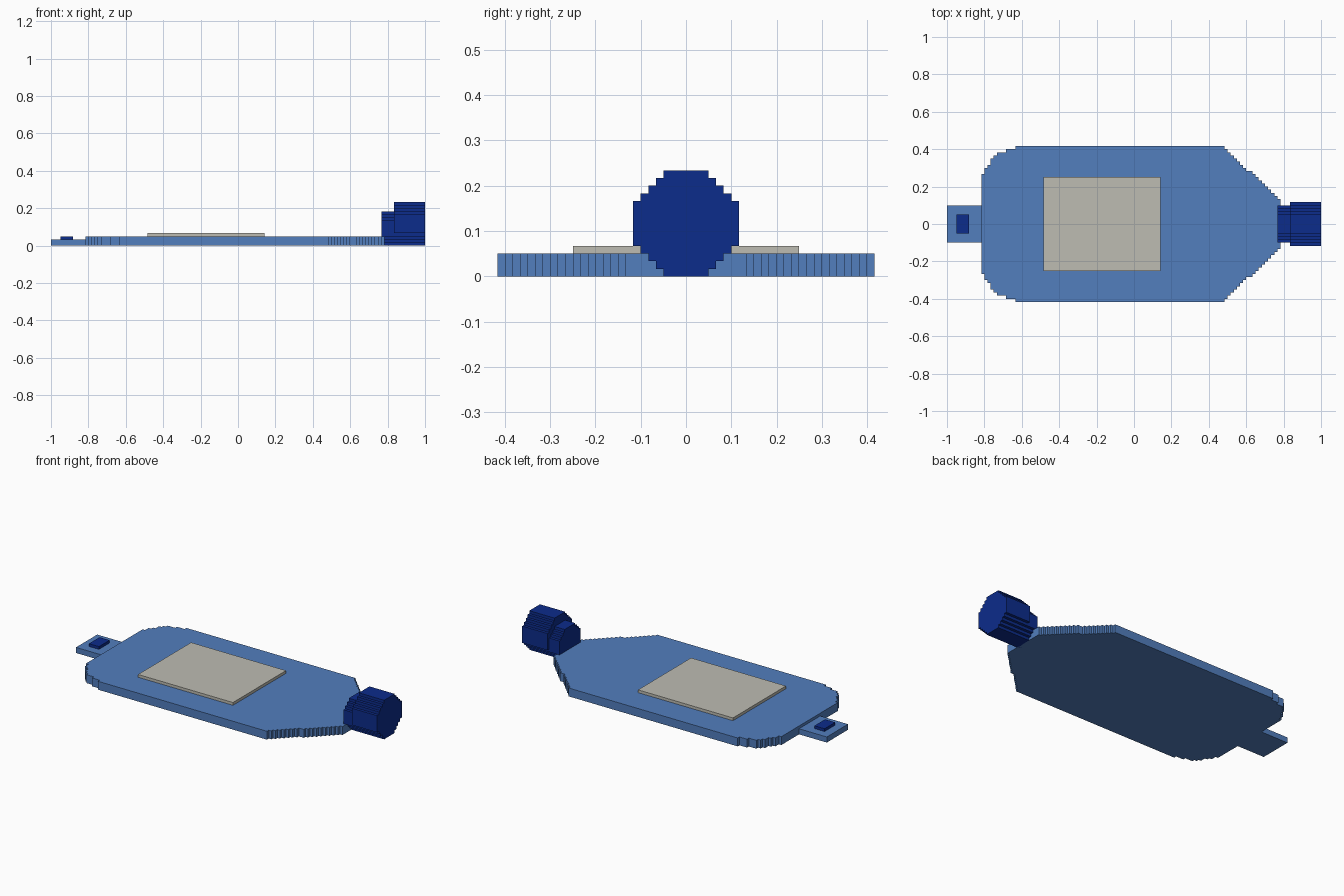
import bpy, bmesh

if "Cube" in bpy.data.objects:
    bpy.data.objects.remove(bpy.data.objects["Cube"])

U = 1 / 60  # size of one step in the blocky outlines


def material(name, rgb):
    m = bpy.data.materials.new(name)
    m.diffuse_color = (*rgb, 1)
    m.use_nodes = True
    m.node_tree.nodes["Principled BSDF"].inputs["Base Color"].default_value = m.diffuse_color
    return m


BLUE = material("mid_blue", (0.084, 0.210, 0.515))
NAVY = material("navy_blue", (0.0037, 0.025, 0.258))
GREY = material("warm_grey", (0.515, 0.507, 0.450))


def stepped_outline(start, widths):
    """Mirrored stair-step outline; widths holds the half width of each step."""
    side = []
    last = None
    for i, w in enumerate(widths):
        if w != last:
            if last is not None:
                side.append((start + i, last))
            side.append((start + i, w))
        last = w
    side.append((start + len(widths), last))
    return side + [(a, -w) for a, w in reversed(side)]


def extrude(name, points, offset, mat):
    """Fill a 3D outline given in steps and extrude it by the offset."""
    bm = bmesh.new()
    face = bm.faces.new([bm.verts.new([c * U for c in p]) for p in points])
    geom = bmesh.ops.extrude_face_region(bm, geom=[face], use_keep_orig=True)["geom"]
    moved = [v for v in geom if isinstance(v, bmesh.types.BMVert)]
    bmesh.ops.translate(bm, verts=moved, vec=[c * U for c in offset])
    bmesh.ops.recalc_face_normals(bm, faces=bm.faces)
    mesh = bpy.data.meshes.new(name)
    bm.to_mesh(mesh)
    bm.free()
    mesh.materials.append(mat)
    obj = bpy.data.objects.new(name, mesh)
    bpy.context.collection.objects.link(obj)
    return obj


def plate(name, x0, x1, half_y, z0, z1, mat):
    pts = [(x0, -half_y, z0), (x1, -half_y, z0), (x1, half_y, z0), (x0, half_y, z0)]
    return extrude(name, pts, (0, 0, z1 - z0), mat)


def barrel(name, x0, x1, rows, mat):
    pts = [(x0, w, z) for z, w in stepped_outline(0, rows)]
    return extrude(name, pts, (x1 - x0, 0, 0), mat)


# flat pouch: rounded tail corners, straight sides, tapered shoulders
tail = [16, 18, 19, 21, 22, 23, 23, 23, 24, 24, 24]
shoulder = list(range(24, 16, -1)) + list(range(17, 7, -1))
outline = stepped_outline(-49, tail + [25] * 67 + shoulder)
extrude("pouch_body", [(x, y, 0) for x, y in outline], (0, 0, 3), BLUE)

# label on the pouch
plate("label_panel", -29.1, 8.5, 15, 3, 4, GREY)

# hanging tab with its dark inset
plate("hanging_tab", -60, -49, 6, 0, 2, BLUE)
plate("tab_slot", -57, -53, 3, 2, 3, NAVY)

# spout neck and screw cap
barrel("spout_neck", 46, 50, [3, 4, 5] + [6] * 5 + [5, 4, 3], NAVY)
barrel("screw_cap", 50, 60, [3, 4, 5, 6] + [7] * 6 + [6, 5, 4, 3], NAVY)
